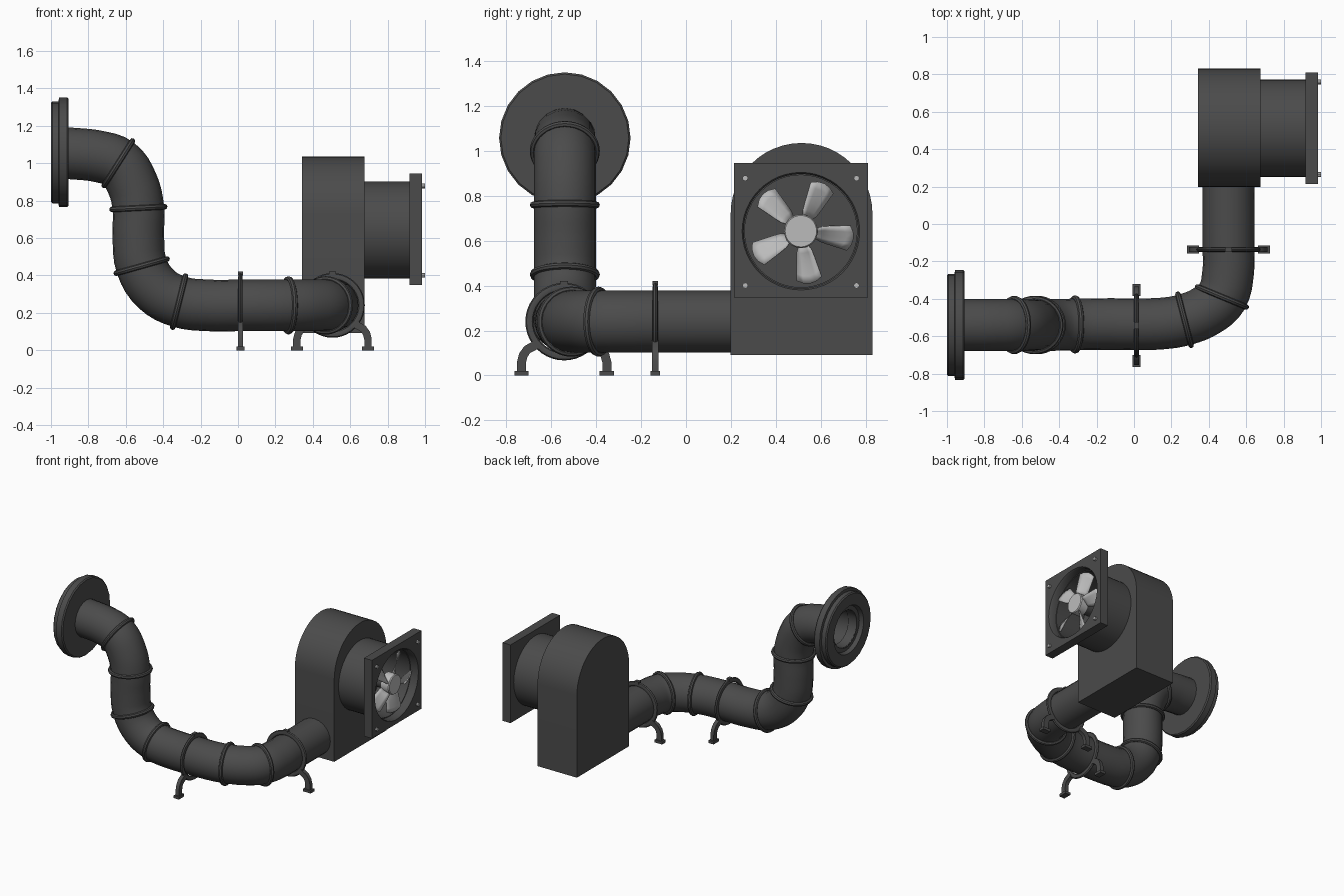
import bpy, bmesh
from math import sin, cos, pi, radians
from mathutils import Vector, Matrix

if "Cube" in bpy.data.objects:
    bpy.data.objects.remove(bpy.data.objects["Cube"], do_unlink=True)


def material(name, value):
    m = bpy.data.materials.new(name)
    m.use_nodes = True
    m.diffuse_color = (value, value, value, 1)
    m.node_tree.nodes["Principled BSDF"].inputs["Base Color"].default_value = (value, value, value, 1)
    return m


dark = material("dark_grey_metal", 0.07)
light = material("light_grey_metal", 0.5)


def smooth(ob, angle=35):
    bpy.ops.object.select_all(action="DESELECT")
    ob.select_set(True)
    bpy.context.view_layer.objects.active = ob
    bpy.ops.object.shade_smooth_by_angle(angle=radians(angle))


def finish(name, bm, mat, fix_normals=True):
    if fix_normals:
        bmesh.ops.recalc_face_normals(bm, faces=bm.faces)
    me = bpy.data.meshes.new(name)
    bm.to_mesh(me)
    bm.free()
    me.materials.append(mat)
    ob = bpy.data.objects.new(name, me)
    bpy.context.collection.objects.link(ob)
    smooth(ob)
    return ob


def loft(name, loops, mat, close=False, caps=False):
    """Skin a row of equal-length point loops."""
    bm = bmesh.new()
    rows = [[bm.verts.new(p) for p in loop] for loop in loops]
    pairs = list(zip(rows, rows[1:])) + ([(rows[-1], rows[0])] if close else [])
    for a, b in pairs:
        for i in range(len(a)):
            j = (i + 1) % len(a)
            bm.faces.new((a[i], a[j], b[j], b[i]))
    if caps:
        bm.faces.new(rows[0])
        bm.faces.new(rows[-1])
    return finish(name, bm, mat)


def circle_x(x, r, cy, cz, n=48, square=False):
    """Loop in a plane of constant x, round or square."""
    pts = []
    for i in range(n):
        c, s = cos(2 * pi * i / n), sin(2 * pi * i / n)
        k = r / max(abs(c), abs(s)) if square else r
        pts.append((x, cy + k * c, cz + k * s))
    return pts


def box(name, lo, hi, mat):
    bm = bmesh.new()
    bmesh.ops.create_cube(bm, size=1)
    lo, hi = Vector(lo), Vector(hi)
    for v in bm.verts:
        v.co = (lo + hi) / 2 + Vector(a * b for a, b in zip(v.co, hi - lo))
    return finish(name, bm, mat)


def torus(name, center, normal, major, minor, mat, flat=1.0):
    """Ring around an axis; flat stretches its section along that axis."""
    rot = Vector(normal).to_track_quat("Z", "Y").to_matrix().to_4x4()
    place = Matrix.Translation(center) @ rot
    loops = []
    for i in range(40):
        a = 2 * pi * i / 40
        loops.append([place @ Vector(((major + minor * cos(t)) * cos(a),
                                      (major + minor * cos(t)) * sin(a),
                                      minor * flat * sin(t)))
                      for t in [pi * k / 4 for k in range(8)]])
    return loft(name, loops, mat, close=True)


# Bent pipe
path = [(-0.97, -.54, 1.055), (-.86, -.54, 1.05), (-.74, -.54, 1.035), (-.64, -.54, 1.0),
        (-.565, -.54, .89), (-.533, -.54, .76), (-.533, -.54, .61), (-.515, -.54, .45),
        (-.435, -.54, .325), (-.315, -.537, .26), (-.16, -.535, .24), (.015, -.535, .24),
        (.15, -.532, .24), (.27, -.512, .24), (.39, -.462, .24), (.47, -.39, .24),
        (.503, -.26, .24), (.505, -.13, .24), (.505, .22, .24)]
cu = bpy.data.curves.new("pipe", "CURVE")
cu.dimensions = "3D"
cu.bevel_depth = 0.138
cu.bevel_resolution = 8
cu.resolution_u = 4
sp = cu.splines.new("BEZIER")
sp.bezier_points.add(len(path) - 1)
for bp, co in zip(sp.bezier_points, path):
    bp.co = co
    bp.handle_left_type = bp.handle_right_type = "AUTO"
cu.materials.append(dark)
pipe = bpy.data.objects.new("pipe", cu)
bpy.context.collection.objects.link(pipe)
bpy.ops.object.select_all(action="DESELECT")
pipe.select_set(True)
bpy.context.view_layer.objects.active = pipe
bpy.ops.object.convert(target="MESH")
smooth(bpy.context.view_layer.objects.active, 50)

# Seam rings at the pipe joints
seams = [(3, (.845, 0, -.535)), (5, (.05, 0, -1)), (7, (.27, 0, -.96)),
         (9, (.97, 0, -.24)), (13, (.97, .25, 0)), (15, (.38, .92, 0))]
for i, (k, normal) in enumerate(seams):
    torus(f"seam_ring_{i + 1}", path[k], normal, .141, .015, dark)

# End flange, turned around the x axis
profile = [(-.905, .13), (-.905, .285), (-.913, .293), (-.957, .293), (-.96, .273), (-.992, .273),
           (-1, .265), (-1, .18), (-.97, .17), (-.97, .138)]
loft("end_flange", [circle_x(x, r, -.54, 1.058, 24) for x, r in profile], dark, close=True)


# Pipe clamps, each with a lug and two curved legs on feet
def clamp(label, place):
    parts = [torus(f"{label}_clamp_ring", (0, 0, .24), (1, 0, 0), .155, .018, dark, .65),
             box(f"{label}_clamp_lug", (-.013, -.018, .40), (.013, .018, .42), dark)]
    line = [Vector(p) for p in ((0, .19, .01), (0, .19, .06), (0, .182, .09),
                                (0, .165, .115), (0, .12, .14))]
    for side, sy in (("left", 1), ("right", -1)):
        loops = []
        for i, p in enumerate(line):
            t = (line[min(i + 1, len(line) - 1)] - line[max(i - 1, 0)]).normalized()
            n = Vector((0, -t.z, t.y)) * .02
            w = Vector((.014, 0, 0))
            loops.append([(q.x, sy * q.y, q.z) for q in (p + n + w, p + n - w, p - n - w, p - n + w)])
        parts.append(loft(f"{label}_{side}_leg", loops, dark, caps=True))
        y = sy * .19
        parts.append(box(f"{label}_{side}_foot", (-.022, y - .032, 0), (.022, y + .032, .02), dark))
    for ob in parts:
        ob.data.transform(place)


clamp("front", Matrix.Translation((.013, -.543, 0)))
clamp("rear", Matrix.Translation((.505, -.137, 0)) @ Matrix.Rotation(pi / 2, 4, "Z"))

# Fan housing with an arched top
arch = [(.515 + .316 * cos(pi * i / 24), .72 + .316 * sin(pi * i / 24)) for i in range(25)]
outline = [(.199, .092), (.831, .092)] + arch
loft("fan_housing", [[(x, y, z) for y, z in outline] for x in (.342, .675)], dark, caps=True)

# Inlet duct and square mounting frame
CY, CZ = .512, .643
loft("inlet_duct", [circle_x(x, r, CY, CZ) for x, r in
                    ((.67, .26), (.925, .26), (.925, .25), (.69, .25))], dark, caps=True)
H = .299
loft("mounting_frame", [circle_x(.918, .255, CY, CZ), circle_x(.918, H, CY, CZ + .004, square=True),
                        circle_x(.985, H, CY, CZ + .004, square=True),
                        circle_x(.985, .262, CY, CZ), circle_x(.975, .255, CY, CZ)], dark, close=True)
for i, (sy, sz) in enumerate(((1, 1), (1, -1), (-1, 1), (-1, -1))):
    y, z = CY + sy * .248, CZ - .003 + sz * .239
    loft(f"frame_bolt_{i + 1}", [circle_x(x, .013, y, z, 8) for x in (.975, 1.0)], light, caps=True)

# Fan: motor shaft, hub and five pitched blades
loft("motor_shaft", [circle_x(x, .05, CY, CZ, 24) for x in (.68, .91)], dark, caps=True)
loft("fan_hub", [circle_x(x, r, CY, CZ, 32) for x, r in ((.90, .075), (.965, .075), (.972, .07))],
     light, caps=True)
bm = bmesh.new()
for b in range(5):
    base = radians(64 + 72 * b)
    grid = []
    for i in range(6):
        f = i / 5
        half = .03 + .027 * f
        row = []
        for k in range(5):
            u = k / 2 - 1
            r = .065 + (.172 - .015 * u * u) * f
            a = base + half * u / max(r, .1)
            x = .935 + u * (.03 - .008 * f)
            row.append(bm.verts.new((x, CY + r * cos(a), CZ + r * sin(a))))
        grid.append(row)
    for p, q in zip(grid, grid[1:]):
        for k in range(4):
            bm.faces.new((p[k], q[k], q[k + 1], p[k + 1]))
blades = finish("fan_blades", bm, light)
mod = blades.modifiers.new("thickness", "SOLIDIFY")
mod.thickness = .005
mod.offset = 0
